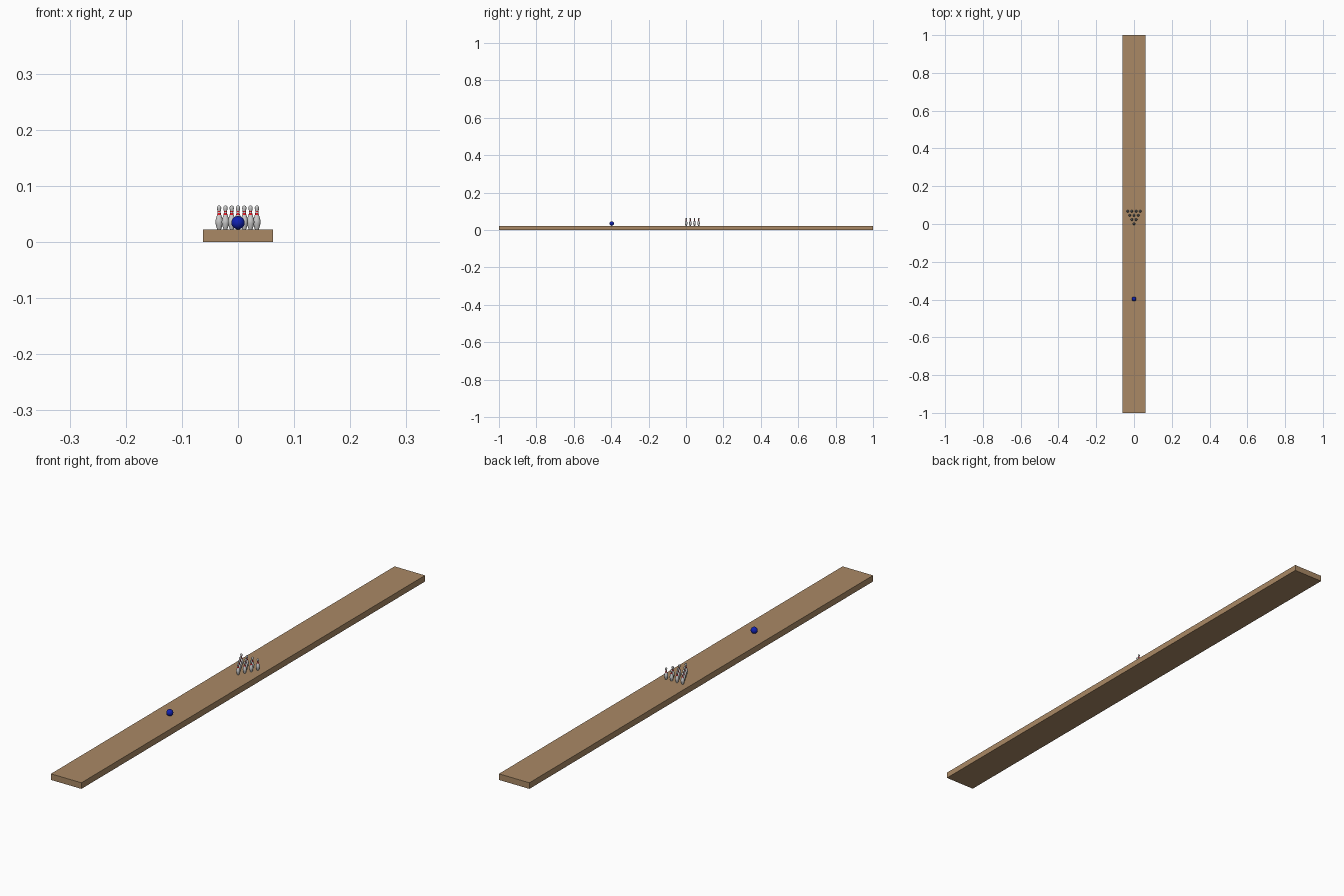
import bpy, bmesh, math

if "Cube" in bpy.data.objects:
    bpy.data.objects.remove(bpy.data.objects["Cube"])

TOP = 0.0225   # height of the lane surface
PIN_H = 0.0425
SEG = 24


def material(name, rgb):
    m = bpy.data.materials.new(name)
    m.diffuse_color = (*rgb, 1)
    m.use_nodes = True
    m.node_tree.nodes["Principled BSDF"].inputs["Base Color"].default_value = m.diffuse_color
    return m


wood = material("wood", (0.40, 0.25, 0.13))
white = material("pin_white", (0.80, 0.80, 0.80))
red = material("stripe_red", (0.75, 0.01, 0.02))
blue = material("ball_blue", (0.005, 0.015, 0.45))

# Lane board
bpy.ops.mesh.primitive_cube_add(size=1, location=(0, 0, TOP / 2))
lane = bpy.context.object
lane.name = "lane"
lane.scale = (0.124, 2.0, TOP)
bpy.ops.object.transform_apply(location=False, rotation=False, scale=True)
lane.data.materials.append(wood)

# Ball
R = 0.0118
bpy.ops.mesh.primitive_uv_sphere_add(segments=32, ring_count=16, radius=R,
                                     location=(0, -0.397, TOP + R))
ball = bpy.context.object
ball.name = "ball"
bpy.ops.object.shade_smooth()
ball.data.materials.append(blue)

# Pin profile: (radius, height fraction)
profile = [(0.0034, 0), (0.0038, 0.02), (0.0048, 0.10), (0.0058, 0.18),
           (0.0065, 0.26), (0.0067, 0.31), (0.0065, 0.37), (0.0057, 0.46),
           (0.0046, 0.54), (0.0036, 0.61), (0.0031, 0.65), (0.0028, 0.69),
           (0.0027, 0.72), (0.0028, 0.76), (0.0033, 0.81), (0.0037, 0.86),
           (0.0038, 0.90), (0.0035, 0.94), (0.0026, 0.975), (0.0013, 0.995)]
stripes = (9, 10, 12)  # profile bands painted red

bm = bmesh.new()
rings = [[bm.verts.new((r * math.cos(2 * math.pi * i / SEG),
                        r * math.sin(2 * math.pi * i / SEG), h * PIN_H))
          for i in range(SEG)] for r, h in profile]
for k in range(len(rings) - 1):
    a, b = rings[k], rings[k + 1]
    for i in range(SEG):
        j = (i + 1) % SEG
        f = bm.faces.new((a[i], a[j], b[j], b[i]))
        f.smooth = True
        f.material_index = 1 if k in stripes else 0
tip = bm.verts.new((0, 0, PIN_H))
for i in range(SEG):
    bm.faces.new((rings[-1][i], rings[-1][(i + 1) % SEG], tip)).smooth = True
bm.faces.new(rings[0][::-1])
mesh = bpy.data.meshes.new("pin")
bm.to_mesh(mesh)
bm.free()
mesh.materials.append(white)
mesh.materials.append(red)

# Ten pins in a triangle, point towards the ball
n = 0
for row in range(4):
    for c in range(row + 1):
        n += 1
        pin = bpy.data.objects.new(f"pin_{n:02d}", mesh)
        pin.location = ((c - row / 2) * 0.0224, 0.001 + row * 0.0222, TOP)
        bpy.context.collection.objects.link(pin)
